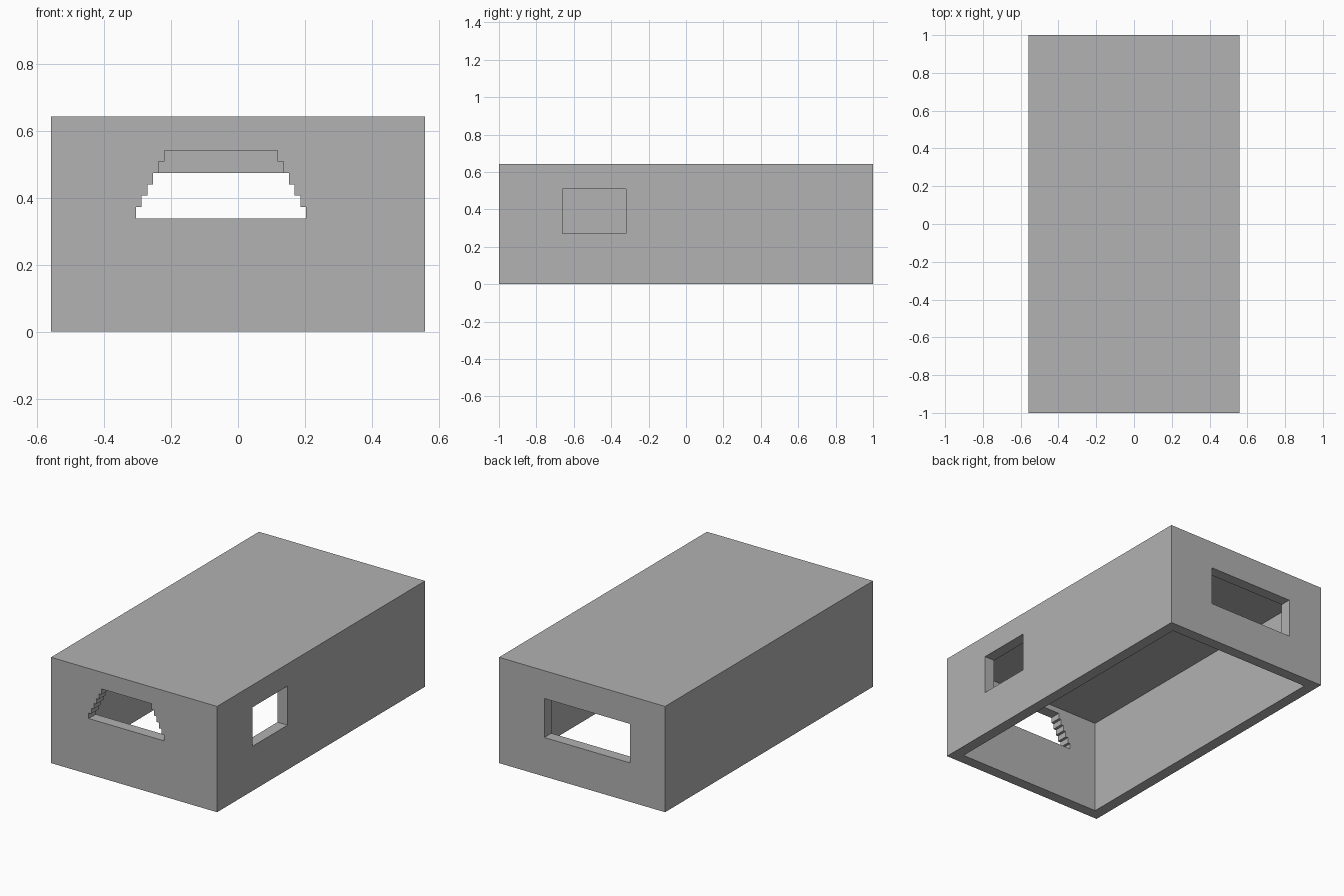
import bpy
import bmesh

U = 2 / 59          # building module
W, L, H = 33, 59, 19  # outer size in modules
T = 2               # wall and roof thickness in modules

old = bpy.data.objects.get("Cube")
if old:
    bpy.data.objects.remove(old, do_unlink=True)

grey = bpy.data.materials.new("plain grey")
grey.use_nodes = True
colour = (0.445, 0.445, 0.445, 1)
grey.diffuse_color = colour
grey.node_tree.nodes["Principled BSDF"].inputs["Base Color"].default_value = colour


def prism(name, outline, y0, y1):
    """Extrude an x-z outline, given in modules, from y0 to y1."""
    bm = bmesh.new()
    face = bm.faces.new([bm.verts.new((x * U, y0 * U, z * U)) for x, z in outline])
    extruded = bmesh.ops.extrude_face_region(bm, geom=[face])["geom"]
    moved = [v for v in extruded if isinstance(v, bmesh.types.BMVert)]
    bmesh.ops.translate(bm, verts=moved, vec=(0, (y1 - y0) * U, 0))
    bmesh.ops.recalc_face_normals(bm, faces=bm.faces)
    mesh = bpy.data.meshes.new(name)
    bm.to_mesh(mesh)
    bm.free()
    mesh.materials.append(grey)
    obj = bpy.data.objects.new(name, mesh)
    bpy.context.collection.objects.link(obj)
    return obj


def box(name, x0, x1, y0, y1, z0, z1):
    return prism(name, [(x0, z0), (x1, z0), (x1, z1), (x0, z1)], y0, y1)


def cut(target, cutter):
    """Subtract the cutter from the target, then discard it."""
    cutter.hide_render = True
    mod = target.modifiers.new(cutter.name, "BOOLEAN")
    mod.operation = "DIFFERENCE"
    mod.solver = "EXACT"
    mod.object = cutter
    bpy.context.view_layer.objects.active = target
    bpy.ops.object.modifier_apply(modifier=mod.name)
    bpy.data.objects.remove(cutter, do_unlink=True)


# Cover with a hollow, open underside
cover = box("box_cover", -W / 2, W / 2, -L / 2, L / 2, 0, H)
cut(cover, box("cavity", -W / 2 + T, W / 2 - T, -L / 2 + T, L / 2 - T, -1, H - T))

# Front opening: six rows, each half a module narrower per side
left, right = [], []
for row in range(6):
    for z in (10 + row, 11 + row):
        left.append((-9 + row / 2, z))
        right.append((6 - row / 2, z))
cut(cover, prism("front_opening", right + left[::-1], -L / 2 - 1, -L / 2 + T + 1))

# Rectangular openings in the back and side walls
cut(cover, box("back_opening", -9.5, 7.5, L / 2 - T - 1, L / 2 + 1, 7, 14))
cut(cover, box("side_opening", W / 2 - T - 1, W / 2 + 1, -19.5, -9.5, 8, 15))
